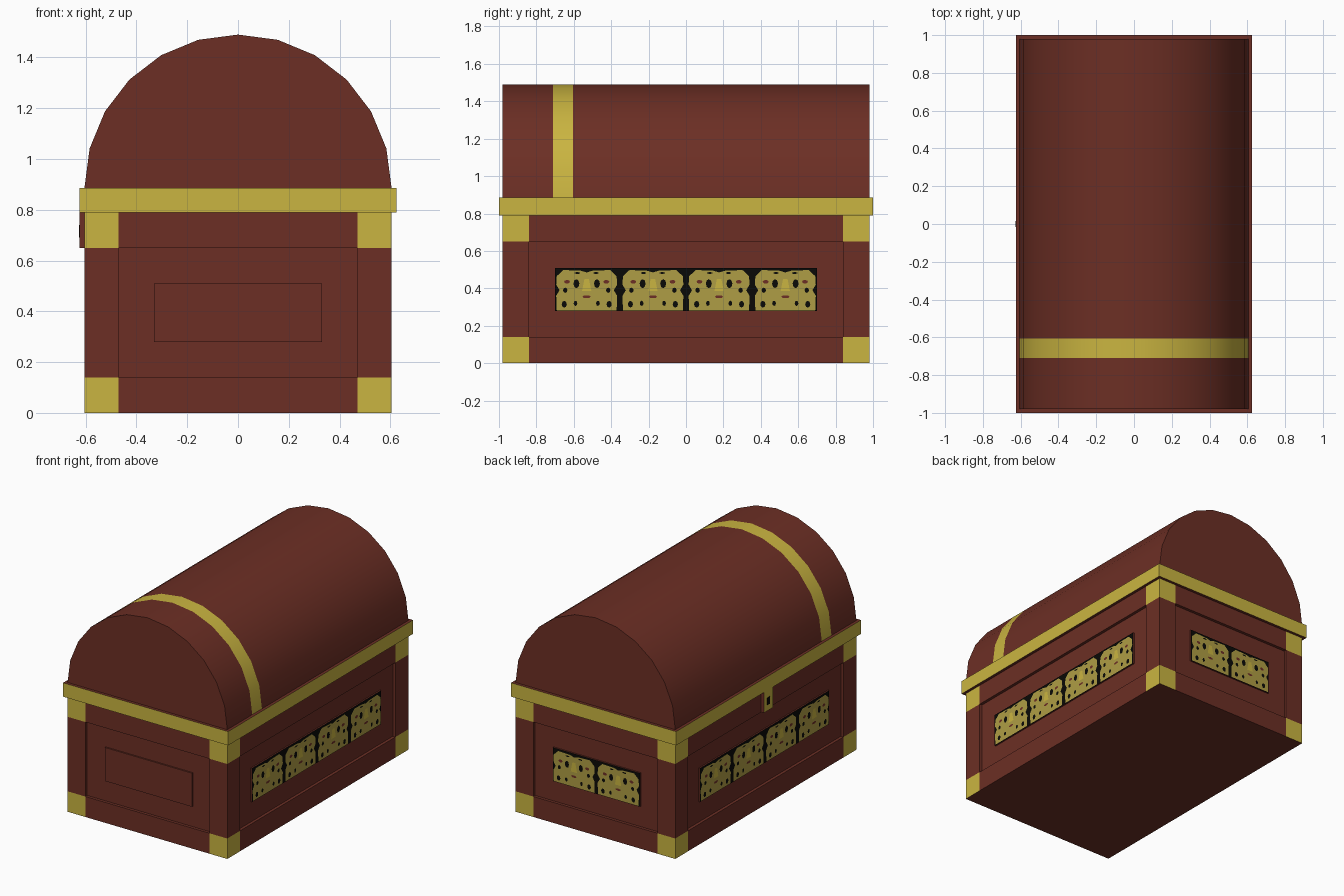
import bpy, bmesh, math
from mathutils import Vector

if "Cube" in bpy.data.objects:
    bpy.data.objects.remove(bpy.data.objects["Cube"])


def material(name, rgb):
    m = bpy.data.materials.new(name)
    m.diffuse_color = (*rgb, 1)
    m.use_nodes = True
    m.node_tree.nodes["Principled BSDF"].inputs["Base Color"].default_value = m.diffuse_color
    return m


RED = material("red wood", (0.150, 0.028, 0.018))
GOLD = material("gold trim", (0.590, 0.460, 0.052))
BLACK = material("black inlay", (0.003, 0.003, 0.002))
DULL = material("dull gold", (0.430, 0.340, 0.058))
MATS = [RED, GOLD, BLACK, DULL]
W, D, H = 0.605, 0.98, 0.79      # body half width, half depth, height


def finish(bm, name):
    me = bpy.data.meshes.new(name)
    bm.to_mesh(me)
    bm.free()
    for m in MATS:
        me.materials.append(m)
    ob = bpy.data.objects.new(name, me)
    bpy.context.collection.objects.link(ob)
    return ob


def cube(x0, x1, y0, y1, z0, z1):
    bm = bmesh.new()
    bmesh.ops.create_cube(bm, size=1)
    for v in bm.verts:
        v.co = ((x0 + x1) / 2 + v.co.x * (x1 - x0), (y0 + y1) / 2 + v.co.y * (y1 - y0),
                (z0 + z1) / 2 + v.co.z * (z1 - z0))
    bm.normal_update()
    return bm


def push(bm, faces, dist):
    new = bmesh.ops.extrude_discrete_faces(bm, faces=faces)["faces"]
    for f in new:
        f.normal_update()
        n = f.normal.copy()
        for v in f.verts:
            v.co += n * dist
    return new


# Body: walls cut into frame, gold corners, recessed panels, raised plates
bm = cube(-W, W, -D, D, 0, H)
for axis, places in (((1, 0, 0), (-.47, .47)), ((0, 1, 0), (-.84, .84)), ((0, 0, 1), (.14, .65))):
    for p in places:
        bmesh.ops.bisect_plane(bm, geom=bm.verts[:] + bm.edges[:] + bm.faces[:],
                               plane_co=Vector(axis) * p, plane_no=axis)
bm.normal_update()
panels = []
for f in bm.faces:
    c = f.calc_center_median()
    if abs(f.normal.z) > .5:
        continue
    mid_z = .14 < c.z < .65
    corner = abs(c.x) > .47 and abs(c.y) > .84
    if corner and not mid_z:
        f.material_index = 1
    elif mid_z and not corner:
        panels.append(f)
panels = push(bm, panels, -.02)
bmesh.ops.inset_individual(bm, faces=panels, thickness=.14, use_even_offset=True)
plates = push(bm, panels, .01)
for f in plates:
    if f.calc_center_median().y > -.5:
        f.material_index = 2
finish(bm, "chest_body")

# Rim: gold sides, red top and underside
bm = cube(-.625, .625, -1, 1, H, .885)
for f in bm.faces:
    f.material_index = 1 if abs(f.normal.z) < .5 else 0
finish(bm, "rim")

# Lid: 12-sided half barrel with one gold band
bm = bmesh.new()
rings = []
for y in (-D, -.71, -.605, D):
    rings.append([bm.verts.new((W * math.cos(math.pi * i / 12), y, .885 + W * math.sin(math.pi * i / 12)))
                  for i in range(13)])
for r in range(3):
    for i in range(12):
        a, b = rings[r], rings[r + 1]
        f = bm.faces.new((a[i], b[i], b[i + 1], a[i + 1]))
        f.material_index = 1 if r == 1 else 0
        f.smooth = True
bm.faces.new(rings[0])
bm.faces.new(rings[-1][::-1])
bmesh.ops.recalc_face_normals(bm, faces=[f for f in bm.faces])
finish(bm, "barrel_lid")

# Latch: red block with gold face and keyhole on the left side
bm = cube(-.625, -W, -.05, .05, .65, H)
for f in bm.faces:
    f.material_index = 1 if f.normal.x < -.5 else 0
finish(bm, "latch")
bm = cube(-.627, -.625, -.015, .015, .69, .74)
for f in bm.faces:
    f.material_index = 2
finish(bm, "keyhole")


# Carved masks: thin layered shapes (u, v) on the wall plates
def oval(u, v, ru, rv, n=8):
    return [(u + ru * math.cos(2 * math.pi * i / n), v + rv * math.sin(2 * math.pi * i / n)) for i in range(n)]


HALF = [(0, -.108), (.16, -.108), (.163, -.03), (.145, 0), (.163, .03), (.16, .075), (.125, .108), (.03, .104), (0, .095)]
OUTLINE = HALF + [(-u, v) for u, v in HALF[-2:0:-1]]
SHAPES = [(OUTLINE, 3, 1), ([(-.025, -.005), (.025, -.005), (.012, .06), (-.012, .06)], 1, 2),
          (oval(0, -.035, .022, .008), 0, 2)]
for s in (-1, 1):
    SHAPES += [(oval(s * .055, .035, .016, .024), 2, 2), (oval(s * .105, .045, .016, .010), 0, 2),
               (oval(s * .12, -.075, .014, .018), 2, 2), (oval(s * .06, -.07, .010, .014), 2, 2),
               (oval(s * .115, .0, .012, .014), 2, 2), (oval(s * .05, .092, .016, .005), 2, 2)]


def mask_row(name, normal, right, base, count):
    n, r = Vector(normal), Vector(right)
    bm = bmesh.new()
    for k in range(count):
        off = (k - (count - 1) / 2) * (.354 if count > 2 else .335)
        for pts, mat, layer in SHAPES:
            f = bm.faces.new([bm.verts.new(n * (base + .002 * layer) + r * (u * (1 if count > 2 else .96) + off)
                                           + Vector((0, 0, .39 + v))) for u, v in pts])
            f.normal_update()
            if f.normal.dot(n) < 0:
                f.normal_flip()
            f.material_index = mat
    finish(bm, name)


mask_row("right_masks", (1, 0, 0), (0, 1, 0), W - .01, 4)
mask_row("left_masks", (-1, 0, 0), (0, -1, 0), W - .01, 4)
mask_row("back_masks", (0, 1, 0), (-1, 0, 0), D - .01, 2)
